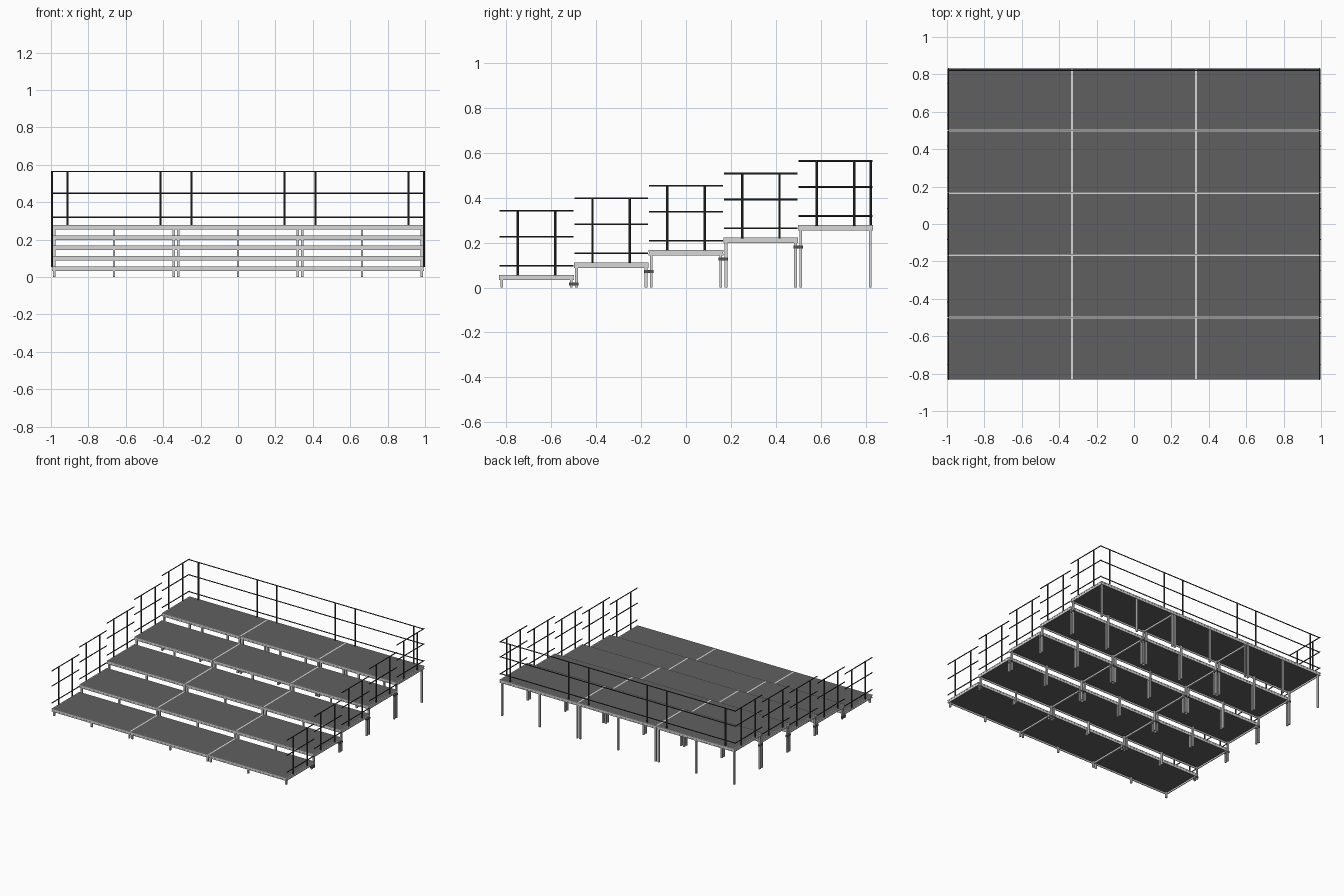
import bpy
import bmesh
from mathutils import Vector

if "Cube" in bpy.data.objects:
    bpy.data.objects.remove(bpy.data.objects["Cube"], do_unlink=True)


def material(name, value):
    mat = bpy.data.materials.new(name)
    mat.use_nodes = True
    colour = (value, value, value, 1)
    mat.diffuse_color = colour
    mat.node_tree.nodes["Principled BSDF"].inputs["Base Color"].default_value = colour
    return mat


ALUMINIUM = material("light aluminium", 0.68)
DECK = material("dark grey deck", 0.118)
RAIL = material("black steel", 0.045)
CLAMP = material("charcoal clamp", 0.09)

ROWS, COLUMNS = 5, 3
DEPTH, WIDTH = 0.3333, 0.6627
FRAME_H, LIP = 0.024, 0.0055
LEG, INSET = 0.012, 0.012
RAIL_R, POST_R = 0.0037, 0.0053
SIDE_X, BACK_Y = 0.994, 0.823


def add_box(bm, centre, size):
    verts = bmesh.ops.create_cube(bm, size=1)["verts"]
    for v in verts:
        v.co = Vector(c + p * s for c, p, s in zip(centre, v.co, size))


def add_tube(bm, start, end, radius):
    start, end = Vector(start), Vector(end)
    axis = end - start
    verts = bmesh.ops.create_cone(bm, cap_ends=True, segments=8, radius1=radius,
                                  radius2=radius, depth=axis.length)["verts"]
    turn = axis.to_track_quat("Z", "Y")
    for v in verts:
        v.co = turn @ v.co + (start + end) / 2


def finish(bm, name, mat, smooth=False):
    mesh = bpy.data.meshes.new(name)
    bm.to_mesh(mesh)
    bm.free()
    obj = bpy.data.objects.new(name, mesh)
    bpy.context.collection.objects.link(obj)
    mesh.materials.append(mat)
    if smooth:
        bpy.ops.object.select_all(action="DESELECT")
        obj.select_set(True)
        bpy.context.view_layer.objects.active = obj
        bpy.ops.object.shade_smooth_by_angle()


def frame_ring(bm, x, y, z, height, inset):
    """Four bars around one platform, with the outer face set in by inset."""
    w, d = WIDTH - 2 * inset, DEPTH - 2 * inset
    t = LIP - inset
    for s in (-1, 1):
        add_box(bm, (x, y + s * (d - t) / 2, z), (w, t, height))
        add_box(bm, (x + s * (w - t) / 2, y, z), (t, d - 2 * t, height))


def row_y(row):
    return (row - (ROWS - 1) / 2) * DEPTH


def row_top(row):
    return 0.057 + row * 0.0553


def column_x(column):
    return (column - (COLUMNS - 1) / 2) * WIDTH


REACH = WIDTH / 2 - INSET

# Platforms: edge frame with a shallow groove, deck board and six legs each
for row in range(ROWS):
    y, top = row_y(row), row_top(row)
    frame, deck, legs = bmesh.new(), bmesh.new(), bmesh.new()
    for column in range(COLUMNS):
        x = column_x(column)
        frame_ring(frame, x, y, top - 0.004, 0.008, 0)
        frame_ring(frame, x, y, top - FRAME_H / 2, 0.008, 0.001)
        frame_ring(frame, x, y, top - FRAME_H + 0.004, 0.008, 0)
        add_box(deck, (x, y, top - 0.006),
                (WIDTH - 2 * LIP, DEPTH - 2 * LIP, 0.012))
        leg_h = top - 0.012
        for lx in (x - REACH, x, x + REACH):
            for s in (-1, 1):
                add_box(legs, (lx, y + s * (DEPTH / 2 - INSET), leg_h / 2),
                        (LEG, LEG, leg_h))
    finish(frame, f"platform_frame_{row + 1}", ALUMINIUM)
    finish(deck, f"deck_boards_{row + 1}", DECK)
    finish(legs, f"legs_{row + 1}", ALUMINIUM)

# Clamps tying the corner legs of neighbouring rows together
for row in range(ROWS - 1):
    clamps = bmesh.new()
    y, z = row_y(row) + DEPTH / 2, row_top(row) - 0.041
    for column in range(COLUMNS):
        for s in (-1, 1):
            add_box(clamps, (column_x(column) + s * REACH, y, z),
                    (LEG + 0.002, 0.042, 0.013))
    finish(clamps, f"leg_clamps_{row + 1}", CLAMP)


def railing(name, middle, along, length, spread, top):
    """Two posts and three rails centred on middle, running along a direction."""
    bm = bmesh.new()
    middle, along = Vector(middle), Vector(along)
    half = along * (length / 2)
    lift = Vector((0, 0, 1))
    for rise in (0.041, 0.17, 0.286):
        c = middle + lift * (top + rise)
        add_tube(bm, c - half, c + half, RAIL_R)
    for s in (-1, 1):
        base = middle + along * (s * spread) + lift * (top - 0.003)
        add_tube(bm, base, base + lift * 0.291, POST_R)
    finish(bm, name, RAIL, smooth=True)


# Side railings on every row, then the back railing on the top row
for row in range(ROWS):
    for side, label in ((-1, "right"), (1, "left")):
        railing(f"{label}_railing_{row + 1}", (side * SIDE_X, row_y(row), 0),
                (0, 1, 0), DEPTH - 0.004, DEPTH / 4, row_top(row))
for column in range(COLUMNS):
    railing(f"back_railing_{column + 1}", (column_x(column), BACK_Y, 0),
            (1, 0, 0), WIDTH - 0.002, 0.248, row_top(ROWS - 1))
